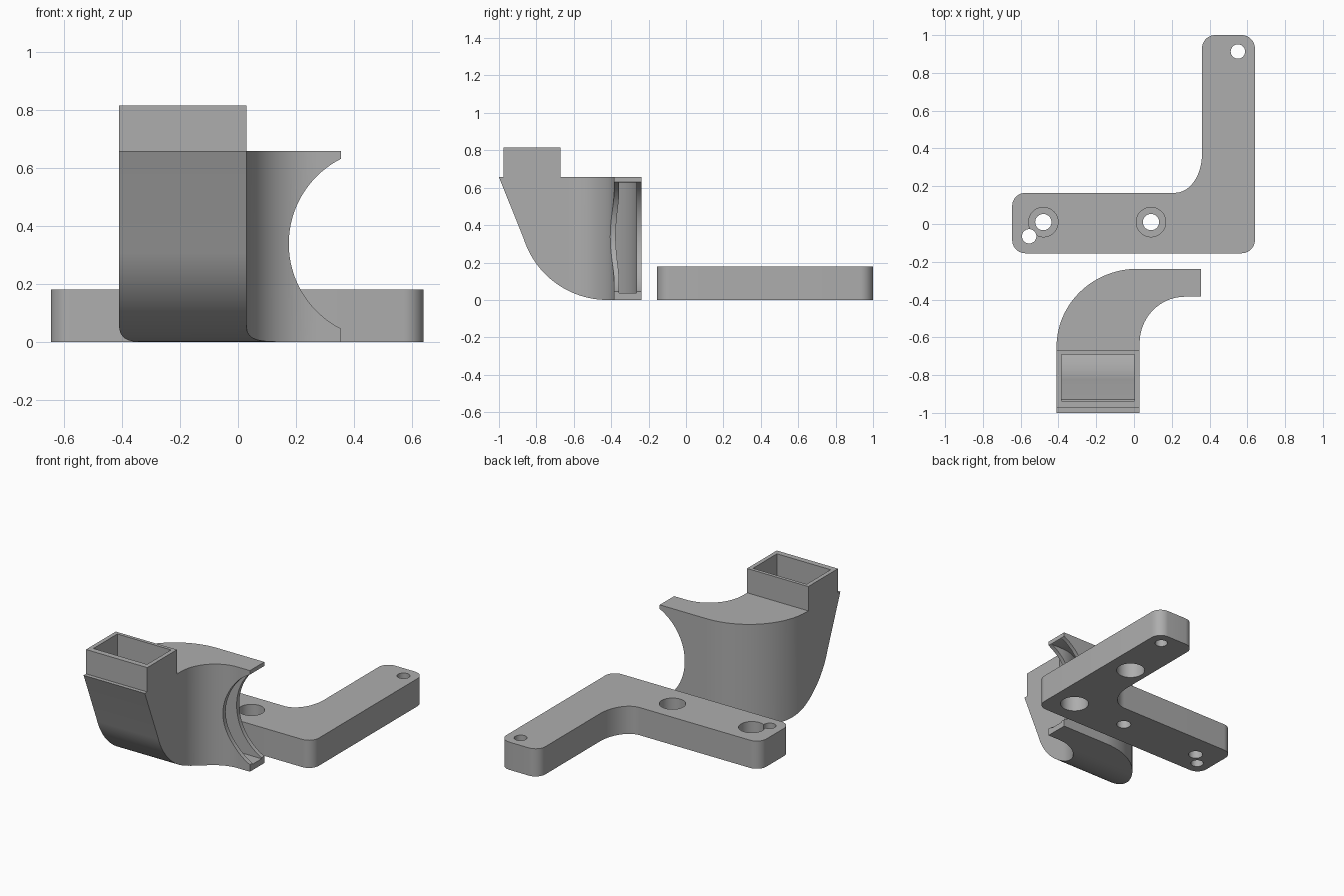
import bpy
import bmesh
from math import sin, cos, radians
from mathutils import Vector

cube = bpy.data.objects.get("Cube")
if cube:
    bpy.data.objects.remove(cube, do_unlink=True)

grey = bpy.data.materials.new("plain grey")
grey.use_nodes = True
colour = (0.42, 0.42, 0.42, 1)
grey.diffuse_color = colour
grey.node_tree.nodes["Principled BSDF"].inputs["Base Color"].default_value = colour


def arc(cx, cy, rx, ry, start, end, steps=16):
    """Points on an elliptical arc, angles in degrees."""
    angles = [radians(start + (end - start) * i / steps) for i in range(steps + 1)]
    return [(cx + rx * cos(a), cy + ry * sin(a)) for a in angles]


def prism(name, outline, low, high, axis="z"):
    """Extrude an outline: (x, y) along z, or (y, z) along x, or (x, z) along y."""
    place = {"z": lambda u, v, w: (u, v, w),
             "x": lambda u, v, w: (w, u, v),
             "y": lambda u, v, w: (u, w, v)}[axis]
    bm = bmesh.new()
    base = bm.faces.new([bm.verts.new(place(u, v, low)) for u, v in outline])
    new = bmesh.ops.extrude_face_region(bm, geom=[base])["geom"]
    shift = Vector(place(0, 0, high - low))
    bmesh.ops.translate(bm, vec=shift, verts=[g for g in new if isinstance(g, bmesh.types.BMVert)])
    bmesh.ops.recalc_face_normals(bm, faces=bm.faces)
    mesh = bpy.data.meshes.new(name)
    bm.to_mesh(mesh)
    bm.free()
    mesh.materials.append(grey)
    obj = bpy.data.objects.new(name, mesh)
    bpy.context.collection.objects.link(obj)
    return obj


def box(name, x0, x1, y0, y1, z0, z1):
    return prism(name, [(x0, y0), (x1, y0), (x1, y1), (x0, y1)], z0, z1)


def activate(obj):
    bpy.ops.object.select_all(action="DESELECT")
    obj.select_set(True)
    bpy.context.view_layer.objects.active = obj


def combine(target, tool, operation):
    """Apply a boolean and discard the tool."""
    mod = target.modifiers.new("boolean", "BOOLEAN")
    mod.operation = operation
    mod.solver = "EXACT"
    mod.object = tool
    activate(target)
    bpy.ops.object.modifier_apply(modifier=mod.name)
    bpy.data.objects.remove(tool, do_unlink=True)


def drill(target, x, y, r, low, high):
    hole = prism("hole_cutter", arc(x, y, r, r, 0, 352.5, 47), low, high)
    combine(target, hole, "DIFFERENCE")


# L-shaped mounting bracket
r = 0.07
left, right, front, back = -0.645, 0.64, -0.155, 1.0
leg, arm, height = 0.36, 0.165, 0.18
outline = (arc(left + r, front + r, r, r, 180, 270, 10)
           + arc(right - r, front + r, r, r, 270, 360, 10)
           + arc(right - r, back - r, r, r, 0, 90, 10)
           + arc(leg + r, back - r, r, r, 90, 180, 10)
           + arc(0.217, 0.37, leg - 0.217, 0.37 - arm, 0, -90)
           + arc(left + r, arm - r, r, r, 90, 180, 10))
bracket = prism("mounting_bracket", outline, 0, height)

# Counterbored screw holes, open at the top
for x in (-0.48, 0.09):
    drill(bracket, x, 0.01, 0.078, 0.09, 0.3)
    drill(bracket, x, 0.01, 0.043, -0.1, 0.3)
# Small pin holes
for x, y in ((0.55, 0.913), (-0.555, -0.065)):
    drill(bracket, x, y, 0.038, -0.1, 0.3)
# Blind sockets underneath
for y in (0.01, 0.54):
    drill(bracket, 0.48, y, 0.085, -0.1, 0.12)


def duct_solid(name, wall, end, top, bottom):
    """Bent duct: plan outline intersected with the curved side profile."""
    x0, x1 = -0.41 + wall, 0.03 - wall
    y0, y1 = -0.385 + wall, -0.237 - wall
    plan = ([(x0, -1.1), (x1, -1.1)]
            + arc(0.27, -0.63, 0.27 - x1, y0 + 0.63, 180, 90, 28)
            + [(end, y0), (end, y1)]
            + arc(0.02, -0.65, 0.02 - x0, y1 + 0.65, 90, 180, 32))
    body = prism(name, plan, -0.1, 0.9)
    radius = 0.47 - bottom
    side = ([(-1.0 + wall * 1.3, top)]
            + arc(-0.42, 0.47, radius, radius, 198, 270, 28)
            + [(0, bottom), (0, top)])
    combine(body, prism("side_profile", side, -1, 1, "x"), "INTERSECT")
    return body


# Curved air duct with square inlet collar
duct = duct_solid("air_duct", 0, 0.355, 0.657, 0)
combine(duct, box("inlet_collar", -0.41, 0.03, -0.975, -0.67, 0.6, 0.815), "UNION")

# Hollow interior and inlet opening
combine(duct, duct_solid("duct_cavity", 0.027, 0.6, 0.628, 0.038), "DIFFERENCE")
combine(duct, box("inlet_opening", -0.383, 0.003, -0.938, -0.692, 0.55, 0.9), "DIFFERENCE")

# Round scoop cut across the outlet
scoop = prism("scoop_cutter", arc(0.503, 0.338, 0.328, 0.328, 0, 356.25, 95), -0.75, 0, "y")
combine(duct, scoop, "DIFFERENCE")

for obj in (bracket, duct):
    activate(obj)
    bpy.ops.object.shade_smooth_by_angle(angle=radians(30))
